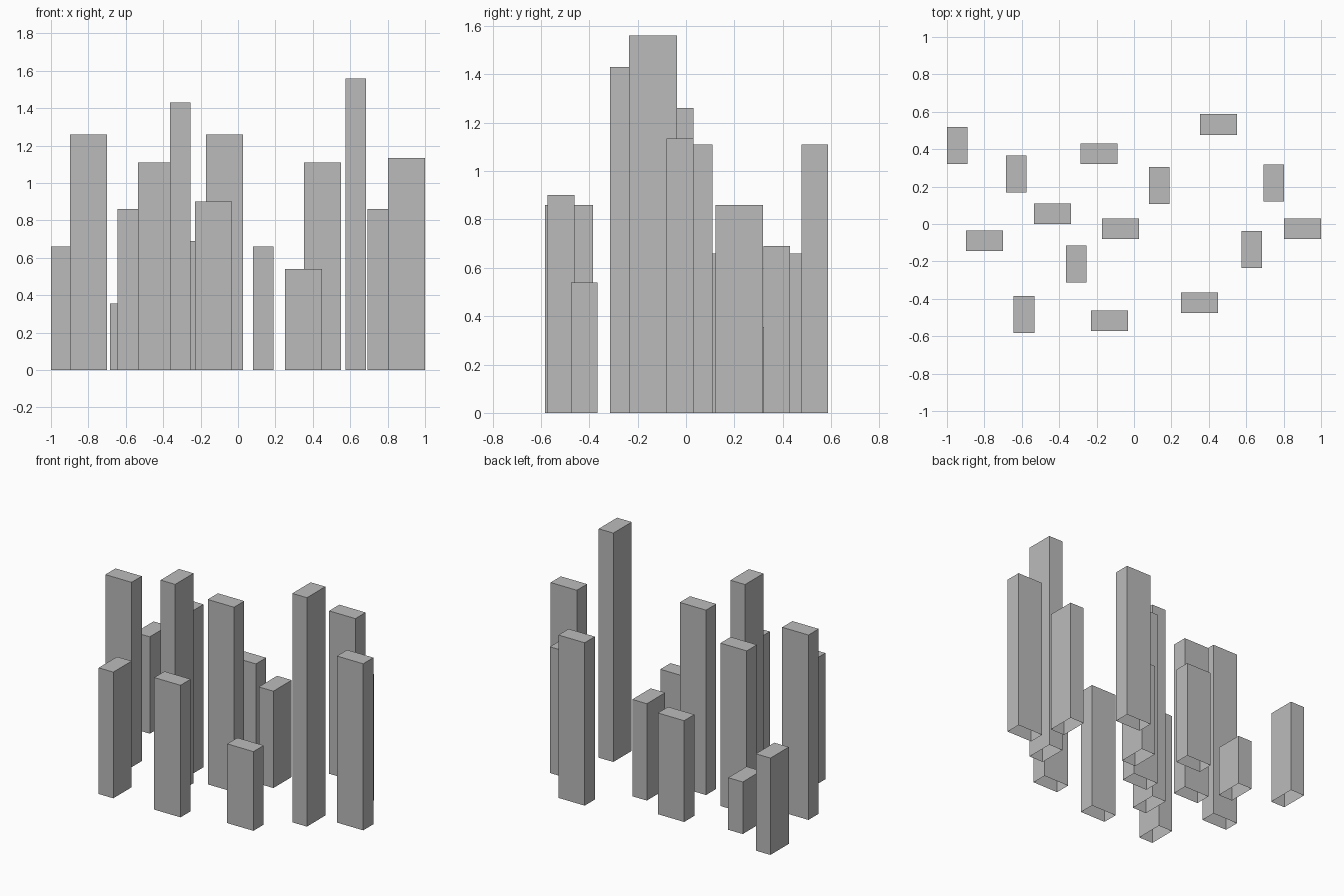
import bpy
import bmesh

cube = bpy.data.objects.get("Cube")
if cube:
    bpy.data.objects.remove(cube, do_unlink=True)

grey = bpy.data.materials.new("light_grey")
grey.use_nodes = True
colour = (0.5, 0.5, 0.5, 1)
grey.diffuse_color = colour
grey.node_tree.nodes["Principled BSDF"].inputs["Base Color"].default_value = colour

LONG, SHORT = 0.198, 0.11


def tower(name, x, y, height, along_x):
    """Rectangular tower standing on the ground, hollow and open underneath."""
    width, depth = (LONG, SHORT) if along_x else (SHORT, LONG)
    bm = bmesh.new()
    bmesh.ops.create_cube(bm, size=1)
    bottom = [f for f in bm.faces if f.normal.z < -0.5]
    bmesh.ops.delete(bm, geom=bottom, context="FACES_ONLY")
    bmesh.ops.translate(bm, verts=bm.verts, vec=(0, 0, 0.5))
    bmesh.ops.scale(bm, verts=bm.verts, vec=(width, depth, height))
    mesh = bpy.data.meshes.new(name)
    bm.to_mesh(mesh)
    bm.free()
    mesh.materials.append(grey)
    obj = bpy.data.objects.new(name, mesh)
    obj.location = (x, y, 0)
    bpy.context.collection.objects.link(obj)


# Towers with the long side running left to right: x, y, height
wide_towers = [
    (-0.80, -0.09, 1.26), (-0.436, 0.055, 1.11), (-0.188, 0.375, 0.69),
    (-0.132, -0.517, 0.90), (-0.073, -0.025, 1.26), (0.35, -0.42, 0.54),
    (0.452, 0.532, 1.11), (0.901, -0.025, 1.135),
]
# Towers with the long side running front to back
deep_towers = [
    (-0.945, 0.42, 0.66), (-0.63, 0.268, 0.355), (-0.588, -0.483, 0.86),
    (-0.309, -0.215, 1.43), (0.136, 0.207, 0.66), (0.629, -0.136, 1.56),
    (0.748, 0.22, 0.86),
]
for i, spot in enumerate(wide_towers):
    tower(f"wide_tower_{i + 1}", *spot, True)
for i, spot in enumerate(deep_towers):
    tower(f"deep_tower_{i + 1}", *spot, False)
